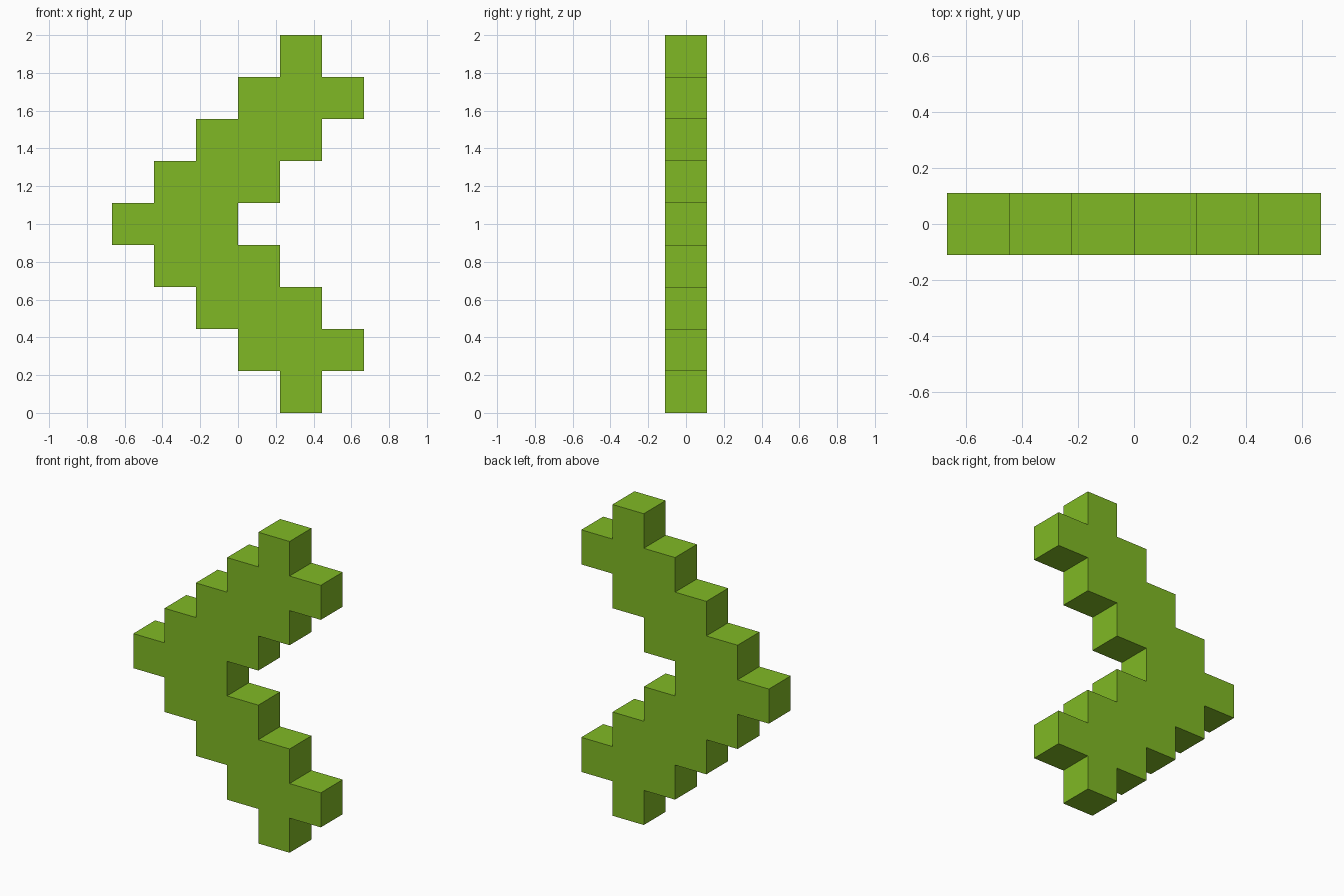
import bpy
import bmesh

if "Cube" in bpy.data.objects:
    bpy.data.objects.remove(bpy.data.objects["Cube"])

U = 2 / 9  # one block

mat = bpy.data.materials.new("leaf green")
mat.diffuse_color = (0.216, 0.485, 0.018, 1)
mat.use_nodes = True
mat.node_tree.nodes["Principled BSDF"].inputs["Base Color"].default_value = mat.diffuse_color

# Stepped chevron: (first column, end column) per row, lower half mirrored upward
lower = [(1, 2), (0, 3), (-1, 2), (-2, 1)]
rows = lower + [(-3, 0)] + lower[::-1]

bm = bmesh.new()
for r, (c0, c1) in enumerate(rows):
    for c in range(c0, c1):
        corners = [(c, r), (c + 1, r), (c + 1, r + 1), (c, r + 1)]
        bm.faces.new([bm.verts.new((x * U, 0, z * U)) for x, z in corners])
bmesh.ops.remove_doubles(bm, verts=bm.verts, dist=0.001)

mesh = bpy.data.meshes.new("stepped_chevron")
bm.to_mesh(mesh)
bm.free()
mesh.materials.append(mat)
body = bpy.data.objects.new("stepped_chevron", mesh)
bpy.context.collection.objects.link(body)

# One block of thickness, centred on y = 0
solid = body.modifiers.new("thickness", 'SOLIDIFY')
solid.thickness = U
solid.offset = 0
